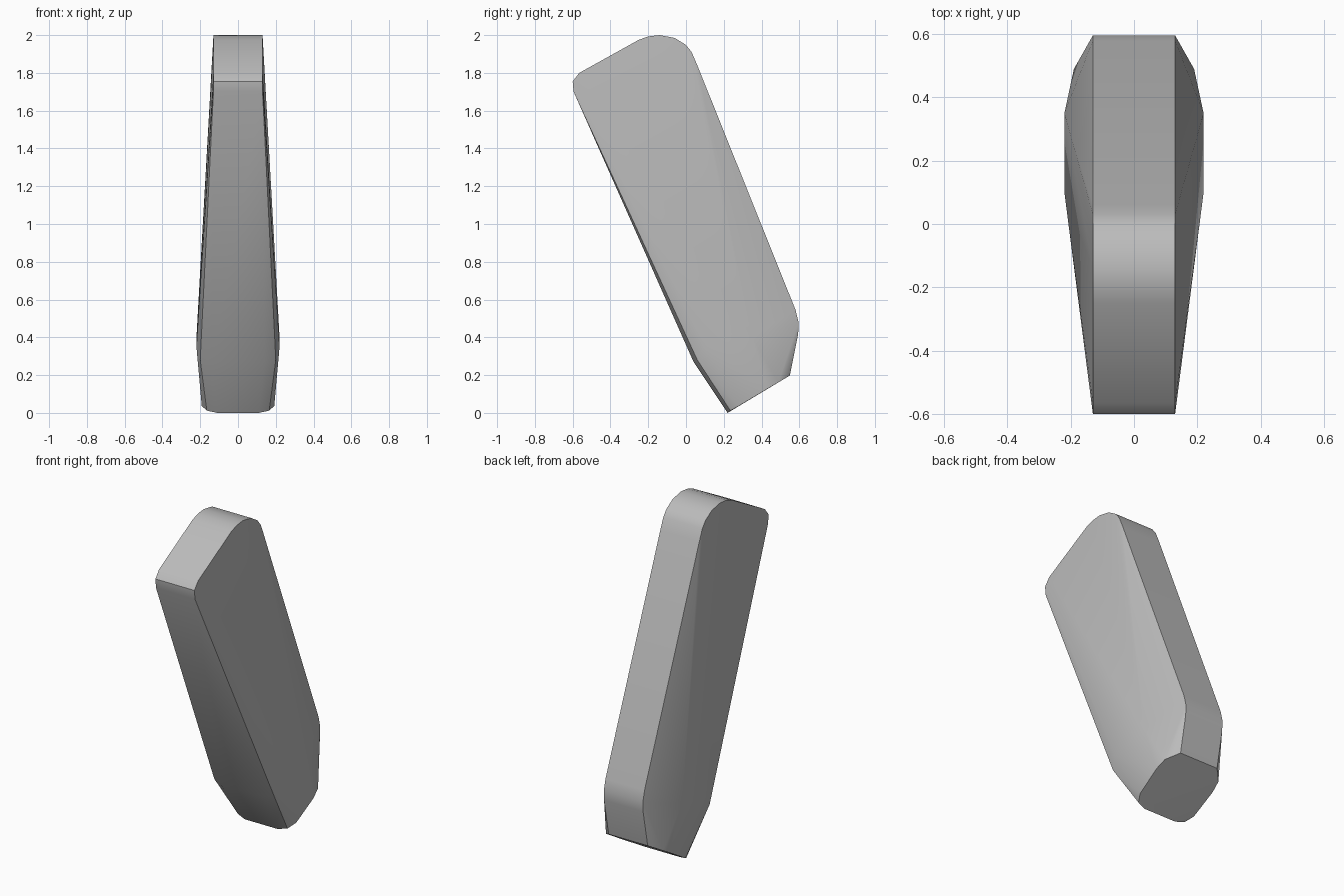
import bpy, bmesh, math

cube = bpy.data.objects.get("Cube")
if cube:
    bpy.data.objects.remove(cube)

# Material
grey = bpy.data.materials.new("plain_grey")
grey.use_nodes = True
colour = (0.5, 0.5, 0.5, 1)
grey.diffuse_color = colour
grey.node_tree.nodes["Principled BSDF"].inputs["Base Color"].default_value = colour

# Constant-width rim: front lip, rounded crown and back edge (y, z)
rim = [(-0.595, 1.7), (-0.6, 1.755), (-0.565, 1.8), (-0.25, 1.975), (-0.2, 1.993),
       (-0.14, 2.0), (-0.06, 1.985), (0, 1.948), (0.03, 1.91), (0.06, 1.84),
       (0.58, 0.545), (0.596, 0.48), (0.594, 0.42)]
points = [(0.13, y, z) for y, z in rim]

# Widest part of the flanks and the lower front corner (x, y, z)
points += [(0.14, 0.04, 0.27), (0.2, 0.06, 0.28), (0.22, 0.1, 0.35), (0.22, 0.35, 0.4)]

# Rounded outline of the slanted foot (x, y, z)
points += [(0.11, 0.22, 0.0), (0.165, 0.235, 0.012), (0.192, 0.28, 0.037),
           (0.2, 0.43, 0.127), (0.19, 0.49, 0.162), (0.13, 0.55, 0.198)]

# Mirrored convex body
bm = bmesh.new()
for x, y, z in points:
    for side in (-1, 1):
        bm.verts.new((side * x, y, z))
hull = bmesh.ops.convex_hull(bm, input=bm.verts)
loose = [v for v in bm.verts if not v.link_faces]
bmesh.ops.delete(bm, geom=loose, context="VERTS")
bmesh.ops.dissolve_limit(bm, angle_limit=math.radians(1), verts=bm.verts, edges=bm.edges)
bmesh.ops.recalc_face_normals(bm, faces=bm.faces)
mesh = bpy.data.meshes.new("tapered_body")
bm.to_mesh(mesh)
bm.free()
mesh.materials.append(grey)
body = bpy.data.objects.new("tapered_body", mesh)
bpy.context.collection.objects.link(body)

# Soft shading with crisp main edges
bpy.ops.object.select_all(action="DESELECT")
body.select_set(True)
bpy.context.view_layer.objects.active = body
bpy.ops.object.shade_smooth_by_angle(angle=math.radians(30))
